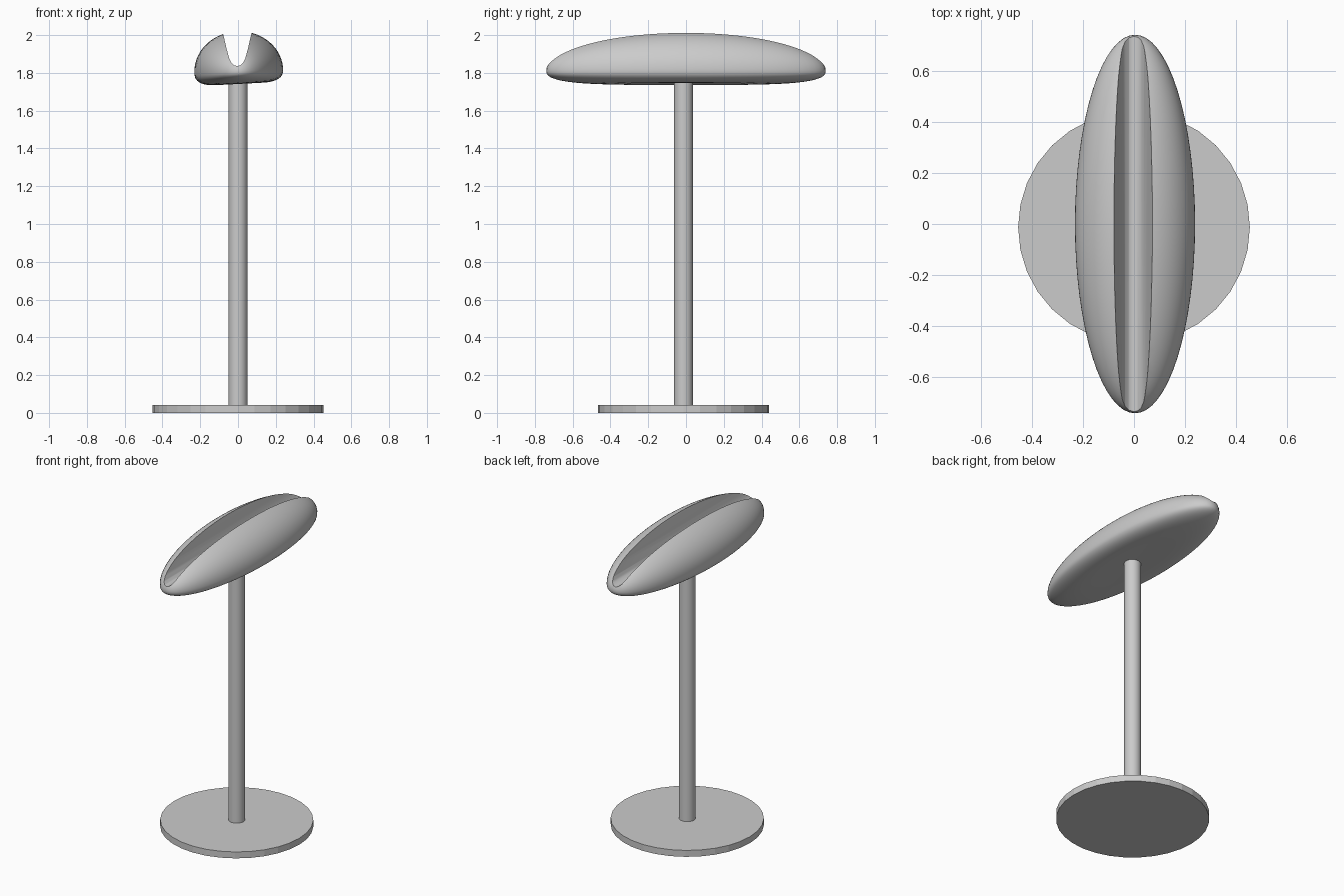
import bpy, bmesh, math
from mathutils import Matrix

cube = bpy.data.objects.get("Cube")
if cube:
    bpy.data.objects.remove(cube, do_unlink=True)

grey = bpy.data.materials.new("plain_grey")
grey.use_nodes = True
colour = (0.6, 0.6, 0.6, 1)
grey.diffuse_color = colour
grey.node_tree.nodes["Principled BSDF"].inputs["Base Color"].default_value = colour


def add_object(name, bm):
    bmesh.ops.recalc_face_normals(bm, faces=bm.faces)
    mesh = bpy.data.meshes.new(name)
    bm.to_mesh(mesh)
    bm.free()
    mesh.materials.append(grey)
    obj = bpy.data.objects.new(name, mesh)
    bpy.context.collection.objects.link(obj)
    return obj


def smooth(obj, degrees):
    bpy.ops.object.select_all(action="DESELECT")
    obj.select_set(True)
    bpy.context.view_layer.objects.active = obj
    bpy.ops.object.shade_smooth_by_angle(angle=math.radians(degrees))


def cylinder(name, radius, bottom, top):
    bm = bmesh.new()
    bmesh.ops.create_cone(bm, cap_ends=True, segments=32, radius1=radius, radius2=radius,
                          depth=top - bottom,
                          matrix=Matrix.Translation((0, -0.013, (bottom + top) / 2)))
    return add_object(name, bm)


# Round base and pole
cylinder("base", 0.453, 0, 0.042)
smooth(cylinder("pole", 0.05, 0.03, 1.78), 30)

# Long domed head with a flattened, slightly dished underside
bm = bmesh.new()
bmesh.ops.create_uvsphere(bm, u_segments=64, v_segments=40, radius=1)
for v in bm.verts:
    r = min(1, math.hypot(v.co.x, v.co.y))
    if v.co.z < -0.001:
        t = math.atan2(-v.co.z, r)
        spread = math.cos(t) ** 0.75
        if r > 1e-5:
            v.co.x *= spread / r
            v.co.y *= spread / r
        v.co.z = -0.085 * math.sin(t) ** 0.75 + 0.02 * (1 - spread ** 2) ** 2
    else:
        v.co.z *= 0.21
    v.co.x *= 0.235
    v.co.y *= 0.74
bm.transform(Matrix.Translation((0.004, 0, 1.81)) @ Matrix.Rotation(math.radians(-3), 4, "Y"))
head = add_object("head", bm)

# Lengthwise groove with a rounded bottom
half = [(0.1, 2.1), (0.073, 2.0), (0.057, 1.93), (0.042, 1.875),
        (0.03, 1.852), (0.016, 1.84)]
outline = [(-x, z) for x, z in half] + [(0, 1.836)] + [(x, z) for x, z in reversed(half)]
bm = bmesh.new()
face = bm.faces.new([bm.verts.new((x - 0.004, -1, z)) for x, z in outline])
end = bmesh.ops.extrude_face_region(bm, geom=[face])["geom"]
bmesh.ops.translate(bm, vec=(0, 2, 0),
                    verts=[g for g in end if isinstance(g, bmesh.types.BMVert)])
cutter = add_object("groove_cutter", bm)

cut = head.modifiers.new("groove", "BOOLEAN")
cut.operation = "DIFFERENCE"
cut.solver = "EXACT"
cut.object = cutter
bpy.context.view_layer.objects.active = head
head.select_set(True)
bpy.ops.object.modifier_apply(modifier="groove")
bpy.data.objects.remove(cutter, do_unlink=True)
smooth(head, 35)
